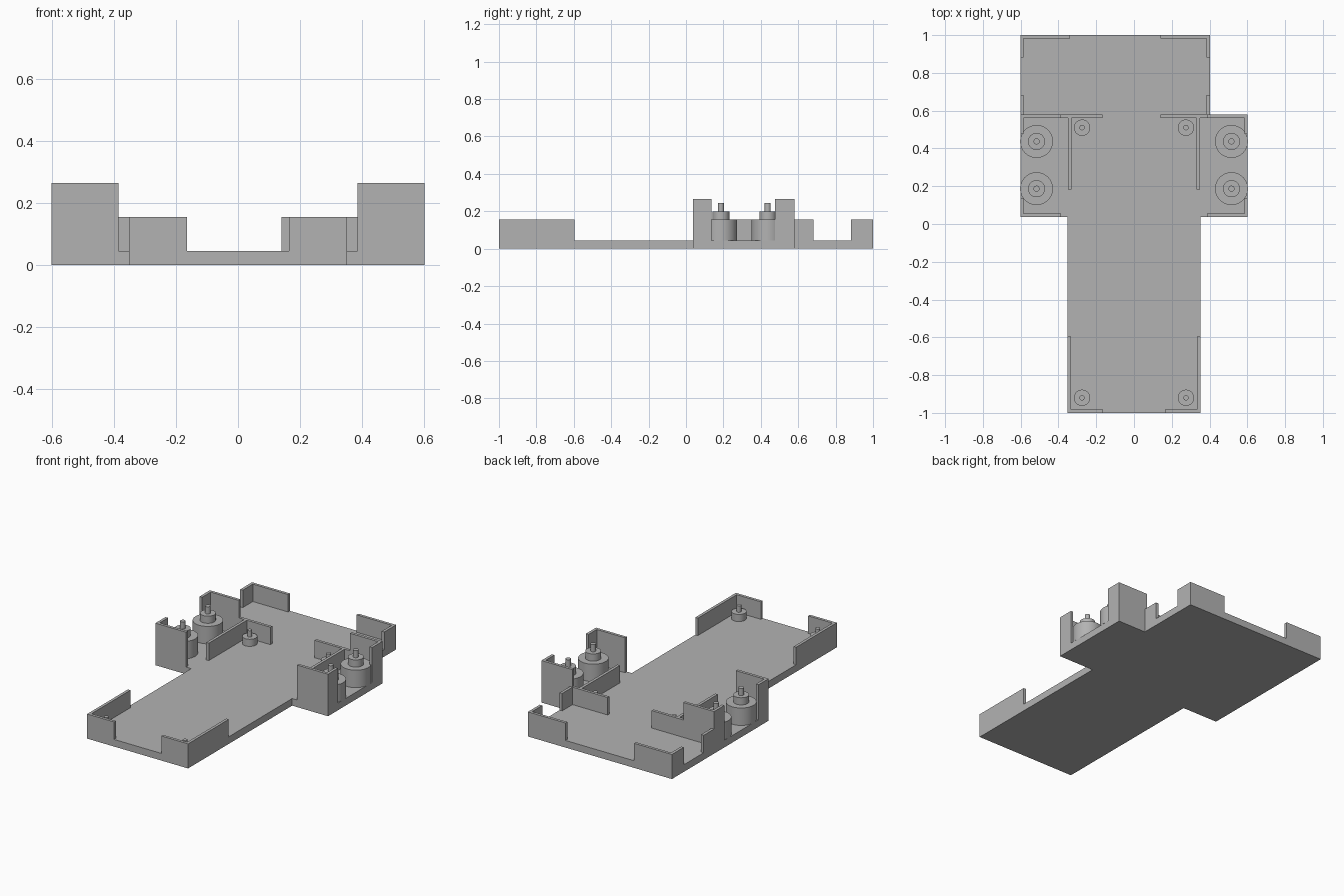
import bpy, bmesh

cube = bpy.data.objects.get("Cube")
if cube:
    bpy.data.objects.remove(cube, do_unlink=True)

grey = bpy.data.materials.new("plain_grey")
grey.use_nodes = True
grey.diffuse_color = (0.45, 0.45, 0.45, 1)
grey.node_tree.nodes["Principled BSDF"].inputs["Base Color"].default_value = grey.diffuse_color

FLOOR, LOW, TALL = 0.045, 0.155, 0.265   # top heights of tray, low and tall walls
T = 0.018                                # wall thickness
WIDE, NARROW, BACK_X = 0.602, 0.352, 0.403
Y_FRONT, Y_BACK, WING_FRONT, WING_BACK = -1.0, 1.0, 0.037, 0.58


def finish(name, bm):
    bmesh.ops.recalc_face_normals(bm, faces=bm.faces)
    mesh = bpy.data.meshes.new(name)
    bm.to_mesh(mesh)
    bm.free()
    mesh.materials.append(grey)
    obj = bpy.data.objects.new(name, mesh)
    bpy.context.collection.objects.link(obj)
    return obj


def prism(name, outline, z0, z1):
    """Extrude a flat outline from z0 up to z1."""
    bm = bmesh.new()
    face = bm.faces.new([bm.verts.new((x, y, z0)) for x, y in outline])
    top = bmesh.ops.extrude_face_region(bm, geom=[face])["geom"]
    bmesh.ops.translate(bm, vec=(0, 0, z1 - z0),
                        verts=[v for v in top if isinstance(v, bmesh.types.BMVert)])
    return finish(name, bm)


def wall(name, x0, x1, y0, y1, height=LOW):
    return prism(name, [(x0, y0), (x1, y0), (x1, y1), (x0, y1)], FLOOR, height)


def corner(name, x, y, dx, dy, height):
    """L-shaped wall whose outer corner is at (x, y), with signed arm lengths."""
    tx, ty = (T if dx > 0 else -T), (T if dy > 0 else -T)
    return prism(name, [(x, y), (x + dx, y), (x + dx, y + ty), (x + tx, y + ty),
                        (x + tx, y + dy), (x, y + dy)], FLOOR, height)


def turned(name, x, y, steps):
    """Stepped post: spin a profile made of (radius, top height) steps."""
    points, z = [(0, FLOOR)], FLOOR
    for radius, top in steps:
        points += [(radius, z), (radius, top)]
        z = top
    points.append((0, z))
    bm = bmesh.new()
    verts = [bm.verts.new((r, 0, h)) for r, h in points]
    edges = [bm.edges.new(pair) for pair in zip(verts, verts[1:])]
    bmesh.ops.spin(bm, geom=verts + edges, cent=(0, 0, 0), axis=(0, 0, 1),
                   angle=6.283185307, steps=48)
    bmesh.ops.remove_doubles(bm, verts=bm.verts, dist=0.0005)
    obj = finish(name, bm)
    obj.location = (x, y, 0)
    bpy.ops.object.select_all(action="DESELECT")
    obj.select_set(True)
    bpy.context.view_layer.objects.active = obj
    bpy.ops.object.shade_smooth_by_angle()


# Base tray
prism("base_tray", [
    (-NARROW, Y_FRONT), (NARROW, Y_FRONT), (NARROW, WING_FRONT), (WIDE, WING_FRONT),
    (WIDE, WING_BACK), (BACK_X, WING_BACK), (BACK_X, Y_BACK), (-WIDE, Y_BACK),
    (-WIDE, WING_FRONT), (-NARROW, WING_FRONT)], 0, FLOOR)

for side, s in (("right", -1), ("left", 1)):
    # Corner walls
    corner("front_corner_" + side, s * NARROW, Y_FRONT, -s * 0.187, 0.405, LOW)
    corner("wing_front_corner_" + side, s * WIDE, WING_FRONT, -s * 0.215, 0.1, TALL)
    corner("wing_back_corner_" + side, s * WIDE, WING_BACK, -s * 0.215, -0.103, TALL)
    back_x = BACK_X if s > 0 else -WIDE
    corner("back_corner_" + side, back_x, Y_BACK, -s * 0.263, -0.118, LOW)

    # Straight low walls
    wall("back_side_wall_" + side, back_x, back_x - s * T, WING_BACK, 0.683)
    inner_end = 0.14 if s > 0 else -0.167
    wall("wing_back_wall_" + side, s * (WIDE - 0.215), inner_end, WING_BACK - T, WING_BACK)
    wall("inner_wall_" + side, s * 0.35, s * 0.332, 0.183, WING_BACK - T)

    # Stepped posts on the wings, small standoffs on the main tray
    for place, y in (("front", 0.187), ("back", 0.437)):
        turned(f"wing_post_{place}_{side}", s * 0.516, y,
               [(0.087, LOW), (0.045, 0.2), (0.016, 0.245)])
    for place, y in (("front", -0.92), ("back", 0.51)):
        turned(f"standoff_{place}_{side}", s * 0.275, y, [(0.043, 0.09), (0.014, 0.13)])
